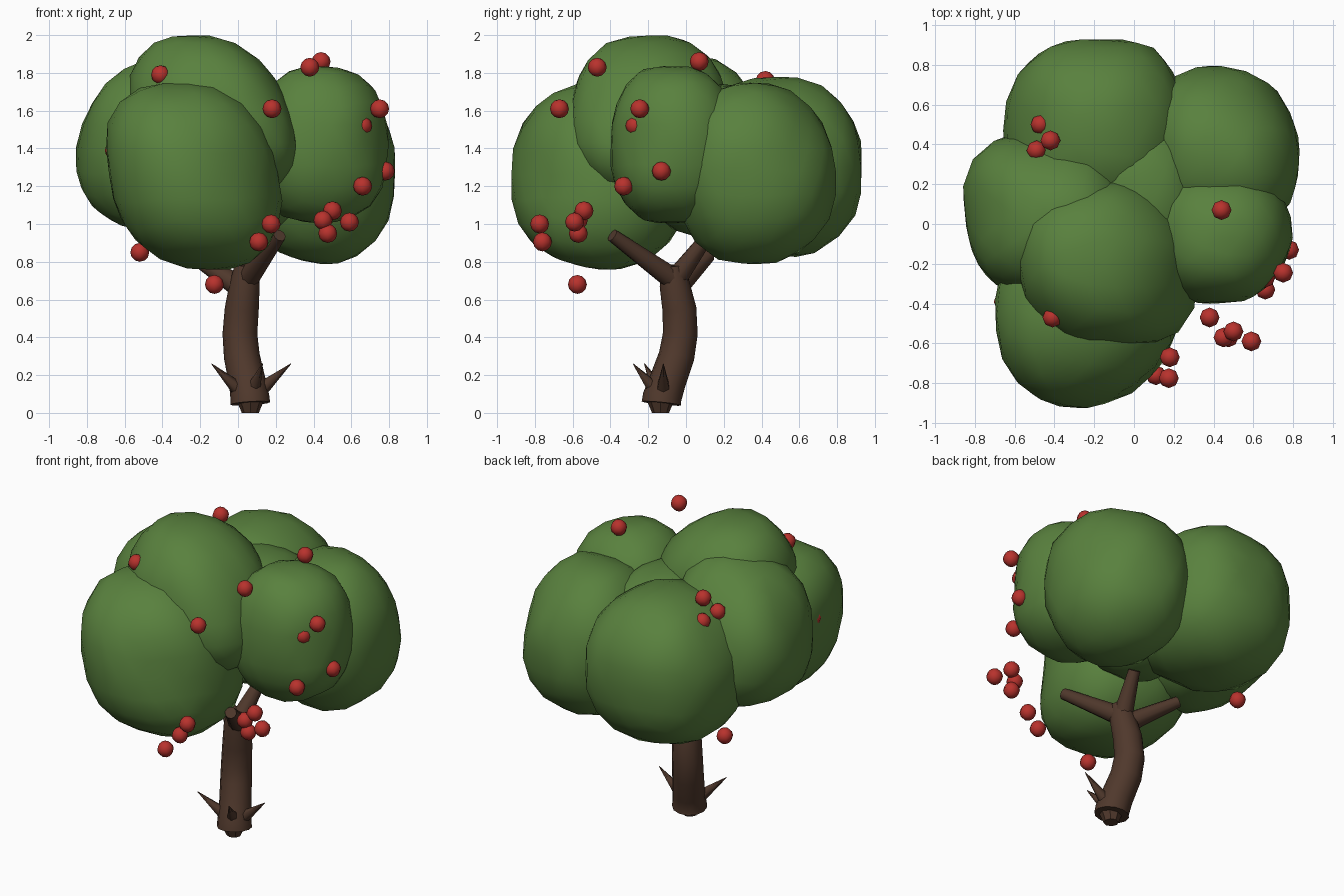
import bpy, bmesh, math
from mathutils import Vector, noise

if "Cube" in bpy.data.objects:
    bpy.data.objects.remove(bpy.data.objects["Cube"])


def material(name, rgb):
    m = bpy.data.materials.new(name)
    m.diffuse_color = (*rgb, 1)
    m.use_nodes = True
    m.node_tree.nodes["Principled BSDF"].inputs["Base Color"].default_value = m.diffuse_color
    return m


LEAF = material("leaf_green", (0.10, 0.22, 0.048))
BARK = material("bark_brown", (0.080, 0.040, 0.025))
RED = material("fruit_red", (0.48, 0.032, 0.026))


def finish(name, bm, mat, angle=None):
    bmesh.ops.recalc_face_normals(bm, faces=bm.faces)
    me = bpy.data.meshes.new(name)
    bm.to_mesh(me)
    bm.free()
    me.materials.append(mat)
    ob = bpy.data.objects.new(name, me)
    bpy.context.collection.objects.link(ob)
    for p in me.polygons:
        p.use_smooth = True
    if angle:
        bpy.context.view_layer.objects.active = ob
        ob.select_set(True)
        bpy.ops.object.shade_smooth_by_angle(angle=math.radians(angle))
        ob.select_set(False)
    return ob


def tube(name, rings, sides, angle=40):
    """Skin a path of (x, y, z, radius) with rings square to the path."""
    bm = bmesh.new()
    pts = [Vector(r[:3]) for r in rings]
    loops = []
    for i, r in enumerate(rings):
        d = pts[min(i + 1, len(pts) - 1)] - pts[max(i - 1, 0)]
        side = d.cross(Vector((0, 1, 0))).normalized()
        up = d.cross(side).normalized()
        loops.append([bm.verts.new(pts[i] + r[3] * (
            side * math.cos(2 * math.pi * k / sides) + up * math.sin(2 * math.pi * k / sides)))
            for k in range(sides)])
    for a, b in zip(loops, loops[1:]):
        for k in range(sides):
            j = (k + 1) % sides
            bm.faces.new((a[k], a[j], b[j], b[k]))
    bm.faces.new(loops[0])
    bm.faces.new(loops[-1])
    return finish(name, bm, BARK, angle)


def clump(name, centre, radii, lean=0.0, pulls=()):
    """Lumpy leaf ball; each pull is a direction and how far it swells or sinks."""
    bm = bmesh.new()
    bmesh.ops.create_icosphere(bm, subdivisions=3, radius=1)
    c = Vector(centre)
    for v in bm.verts:
        d = v.co.normalized()
        s = sum(abs(k) ** 2.4 for k in d) ** (-1 / 2.4) + 0.01
        s += 0.05 * noise.noise(d * 1.8 + c * 9)
        for x, y, z, amount in pulls:
            s += amount * math.exp(6 * (d.dot(Vector((x, y, z)).normalized()) - 1))
        p = d * s
        v.co = c + Vector((p.x * radii[0] + lean * p.z, p.y * radii[1], p.z * radii[2]))
    finish(name, bm, LEAF)


# Leaf clumps
clump("front_clump", (-0.23, -0.46, 1.26), (0.455, 0.47, 0.49), -0.08,
      [(0.7, -0.7, 0, -0.15), (0, -0.7, 0.7, -0.05)])
clump("top_clump", (-0.16, -0.20, 1.56), (0.42, 0.415, 0.435), -0.10,
      [(-0.6, -0.6, 0.4, -0.14), (0.8, -0.6, -0.2, 0.12), (-0.6, 0.6, 0.2, -0.08)])
clump("left_clump", (-0.45, 0.05, 1.40), (0.39, 0.41, 0.45), 0.03,
      [(0.4, 0, 0.8, 0.14), (0, 0.8, 0.6, -0.12), (-0.8, 0.65, -0.2, 0.10),
       (-0.5, 0.3, -0.8, -0.12)])
clump("right_clump", (0.44, -0.07, 1.42), (0.36, 0.335, 0.415), 0,
      [(0.8, -0.65, 0.1, -0.12)])
clump("back_right_clump", (0.44, 0.37, 1.28), (0.395, 0.42, 0.47), 0,
      [(0.5, 0.6, 0.6, -0.12), (0.8, 0.5, 0, -0.05), (-0.2, -0.3, -0.9, 0.06)])
clump("back_clump", (-0.20, 0.47, 1.30), (0.455, 0.46, 0.47), 0,
      [(0.6, 0.75, 0, 0.05), (-0.6, 0, 0.7, -0.08)])
clump("middle_clump", (0.03, 0.15, 1.34), (0.33, 0.42, 0.40))

# Trunk, bowed, with a small root plug below
tube("trunk", [(0.065, -0.13, 0.05, 0.105), (0.063, -0.127, 0.08, 0.103),
               (0.05, -0.10, 0.16, 0.098), (0.02, -0.05, 0.30, 0.095),
               (0.01, -0.03, 0.42, 0.092), (0.02, -0.035, 0.55, 0.090),
               (0.035, -0.06, 0.68, 0.080), (0.045, -0.07, 0.78, 0.062)], 12)
tube("root_plug", [(0.065, -0.135, 0.0, 0.045), (0.065, -0.135, 0.06, 0.07)], 8)

# Branches reaching into the leaves
for name, a, b in [("front_branch", (0.05, -0.07, 0.71), (0.22, -0.39, 0.94)),
                   ("left_branch", (0.02, -0.05, 0.66), (-0.24, 0.12, 0.83)),
                   ("back_branch", (0.04, -0.06, 0.70), (0.09, 0.11, 0.93))]:
    tube(name, [(*a, 0.06), (*b, 0.035)], 10)

# Thorny shoots at the foot
for i, tip in enumerate([(-0.14, -0.22, 0.26), (0.28, -0.12, 0.26), (0.13, -0.28, 0.26)]):
    root = Vector((0.06, -0.12, 0.07))
    mid = root.lerp(Vector(tip), 0.35)
    tube(f"shoot_{i + 1}", [(*root, 0.045), (*mid, 0.036), (*tip, 0.002)], 6, 70)

# Fruit
fruit = [(-0.41, -0.47, 1.79), (0.18, -0.67, 1.61), (0.38, -0.47, 1.83), (0.44, 0.07, 1.86),
         (0.75, -0.245, 1.61), (0.66, -0.27, 1.52), (0.78, -0.13, 1.28), (0.66, -0.33, 1.20),
         (0.50, -0.54, 1.07), (0.45, -0.57, 1.02), (0.59, -0.59, 1.01), (0.475, -0.57, 0.95),
         (0.175, -0.775, 1.0), (0.11, -0.76, 0.905), (-0.52, 0.34, 0.85), (-0.125, -0.575, 0.68),
         (-0.655, -0.39, 1.39), (-0.42, 0.42, 1.76), (-0.49, 0.37, 1.67), (-0.47, 0.50, 1.65)]
for i, c in enumerate(fruit):
    bm = bmesh.new()
    bmesh.ops.create_uvsphere(bm, u_segments=8, v_segments=6, radius=0.05)
    bmesh.ops.translate(bm, verts=bm.verts, vec=c)
    finish(f"fruit_{i + 1}", bm, RED)
